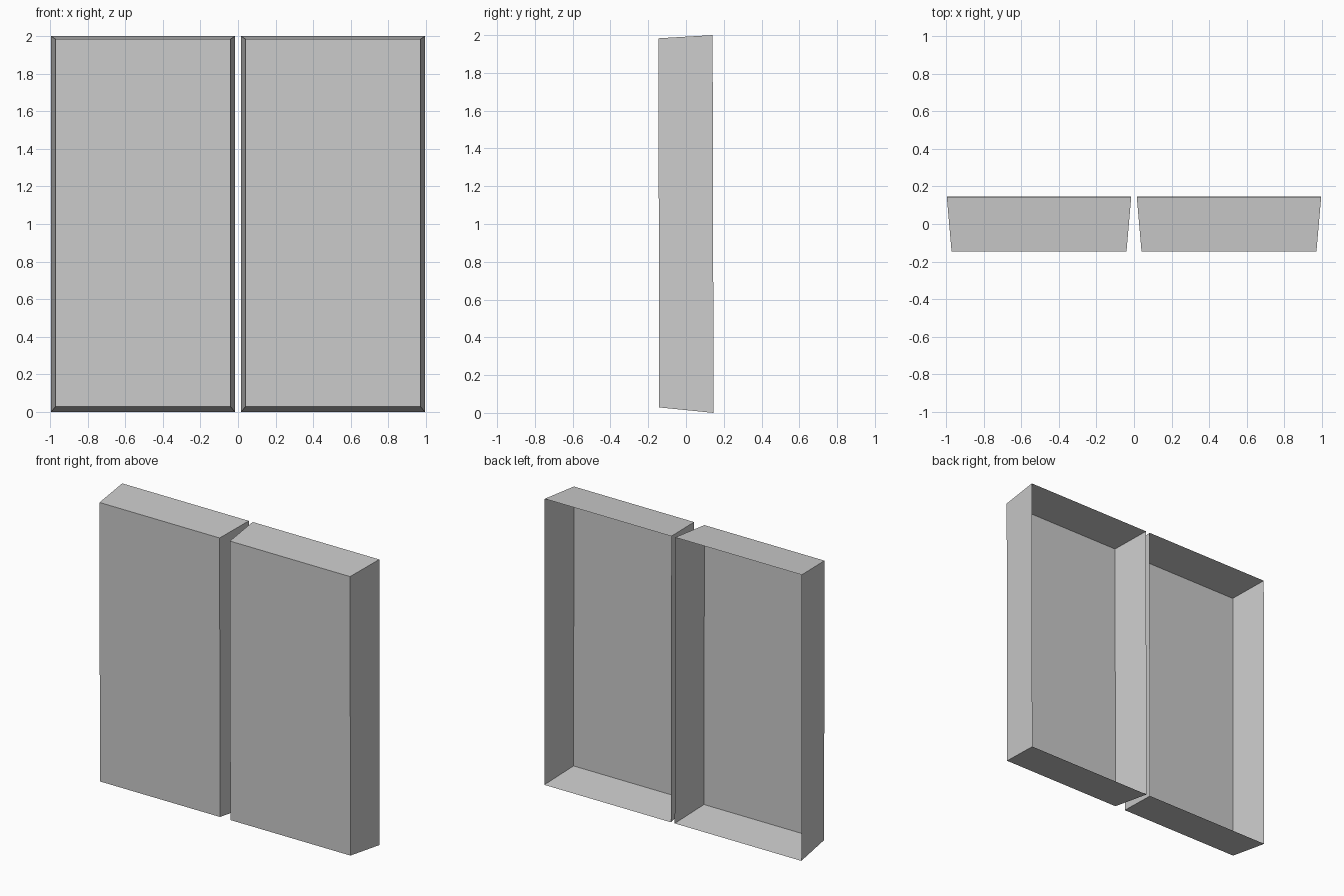
import bpy, bmesh

if "Cube" in bpy.data.objects:
    bpy.data.objects.remove(bpy.data.objects["Cube"])


def tapered_shell(name, cx):
    """Thin five-sided shell: tapered box with an open back."""
    hw_back, hw_front = 0.49, 0.465
    # rectangle corners as (half width sign, y, z)
    back = [(-1, 0.146, 0.0), (1, 0.146, 0.0), (1, 0.141, 2.0), (-1, 0.141, 2.0)]
    front = [(-1, -0.142, 0.029), (1, -0.142, 0.029), (1, -0.146, 1.983), (-1, -0.146, 1.983)]
    bm = bmesh.new()
    b = [bm.verts.new((cx + s * hw_back, y, z)) for s, y, z in back]
    f = [bm.verts.new((cx + s * hw_front, y, z)) for s, y, z in front]
    bm.faces.new(f)
    for i in range(4):
        j = (i + 1) % 4
        bm.faces.new((b[i], b[j], f[j], f[i]))
    bm.normal_update()
    mesh = bpy.data.meshes.new(name)
    bm.to_mesh(mesh)
    bm.free()
    obj = bpy.data.objects.new(name, mesh)
    bpy.context.collection.objects.link(obj)


# Two matching panels with a narrow gap between them
for name, side in (("left_panel", -1), ("right_panel", 1)):
    tapered_shell(name, side * 0.505)
